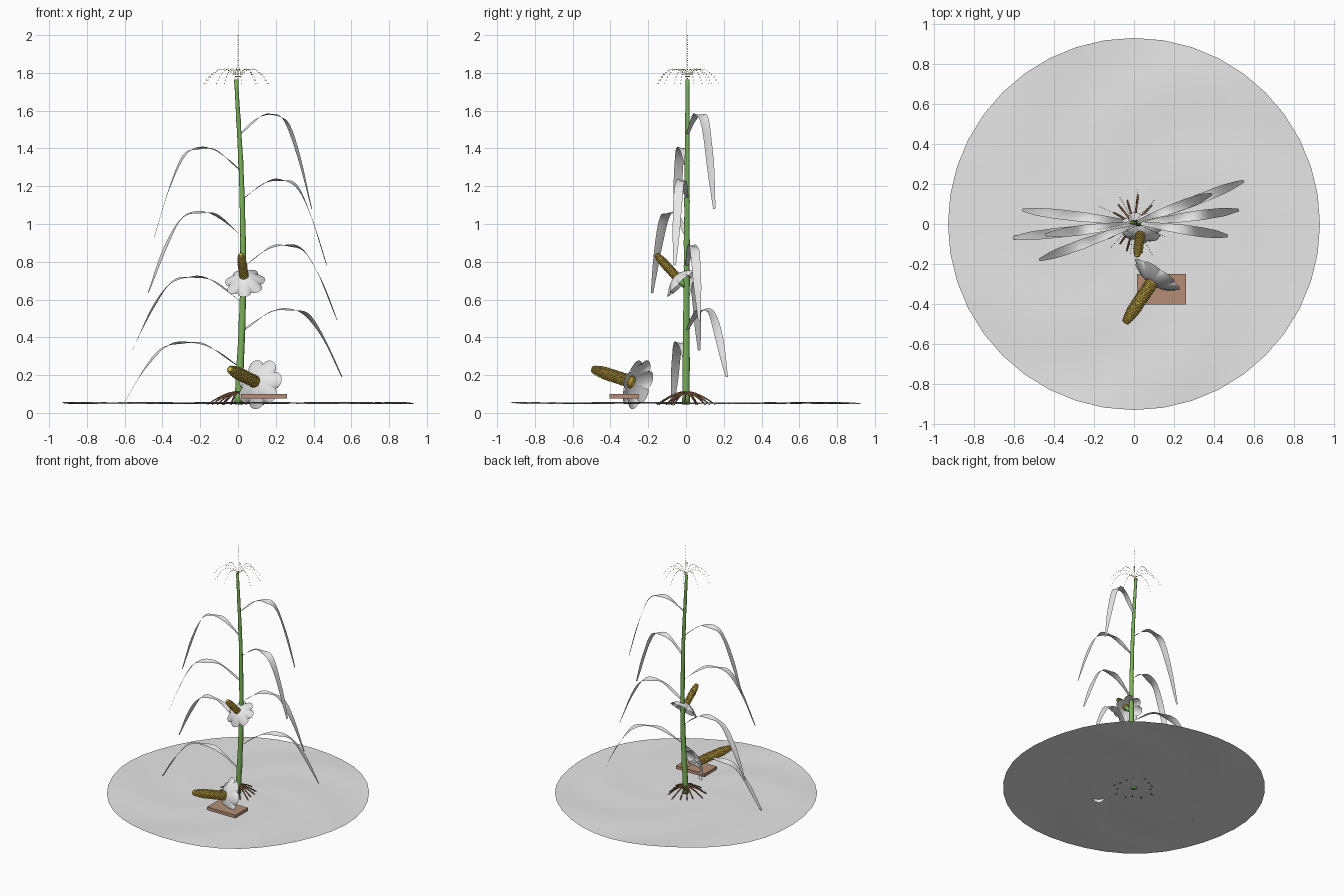
import bpy, bmesh, math, random
from mathutils import Vector, Matrix

random.seed(4)
if "Cube" in bpy.data.objects:
    bpy.data.objects.remove(bpy.data.objects["Cube"])


def material(name, rgb):
    m = bpy.data.materials.new(name)
    m.use_nodes = True
    m.diffuse_color = (*rgb, 1)
    m.node_tree.nodes["Principled BSDF"].inputs["Base Color"].default_value = (*rgb, 1)
    return m


GREY = material("pale grey", (0.8, 0.8, 0.8))
GREEN = material("stalk green", (0.2, 0.45, 0.1))
BROWN = material("wood brown", (0.46, 0.27, 0.18))
ROOT = material("root brown", (0.28, 0.13, 0.07))
YELLOW = material("grain yellow", (0.75, 0.52, 0.08))


def finish(bm, name, mat, smooth=True):
    mesh = bpy.data.meshes.new(name)
    bmesh.ops.recalc_face_normals(bm, faces=bm.faces)
    bm.to_mesh(mesh)
    bm.free()
    mesh.materials.append(mat)
    for p in mesh.polygons:
        p.use_smooth = smooth
    ob = bpy.data.objects.new(name, mesh)
    bpy.context.collection.objects.link(ob)
    return ob


def loft(bm, rows, closed=False):
    """Skin neighbouring rows of points with quads."""
    grid = [[bm.verts.new(p) for p in row] for row in rows]
    for a, b in zip(grid, grid[1:]):
        n = len(a)
        for i in range(n if closed else n - 1):
            j = (i + 1) % n
            bm.faces.new((a[i], a[j], b[j], b[i]))
    return grid


def tube(bm, path, radii, sides=8):
    """Capped tube along a list of points."""
    rows = []
    for i, p in enumerate(path):
        d = path[min(i + 1, len(path) - 1)] - path[max(i - 1, 0)]
        q = d.to_track_quat('Z', 'Y')
        rows.append([p + q @ Vector((math.cos(a), math.sin(a), 0)) * radii[i]
                     for a in (math.tau * k / sides for k in range(sides))])
    grid = loft(bm, rows, True)
    bm.faces.new(grid[0])
    bm.faces.new(grid[-1])


def smooth_path(keys, t):
    """Smooth interpolation through (t, value) keys."""
    n = len(keys)
    i = max(k for k in range(n - 1) if keys[k][0] <= t or k == 0)
    slope = lambda k: ((keys[min(k + 1, n - 1)][1] - keys[max(k - 1, 0)][1])
                       / (keys[min(k + 1, n - 1)][0] - keys[max(k - 1, 0)][0]))
    (t0, a), (t1, b) = keys[i], keys[i + 1]
    h = t1 - t0
    u = (t - t0) / h
    return (a * (1 + 2 * u) * (1 - u) ** 2 + slope(i) * h * u * (1 - u) ** 2
            + b * u * u * (3 - 2 * u) + slope(i + 1) * h * u * u * (u - 1))


# Ground: a thin, slightly wavy round sheet
bm = bmesh.new()
rings, sides = 10, 40
rows = []
for r in range(1, rings + 1):
    rad = 0.932 * r / rings
    rows.append([(rad * math.cos(a), rad * math.sin(a),
                  0.052 + 0.006 * (r / rings) * math.sin(5 * a + r))
                 for a in (math.tau * k / sides for k in range(sides))])
inner = loft(bm, rows, True)[0]
bm.faces.new(inner)
ground = finish(bm, "ground", GREY)

# Stalk: gently bowed, tapering, with slightly swollen joints
STALK_X = [(0, 0), (0.25, 0.022), (0.45, 0.027), (0.7, 0.018), (1, -0.01)]


def stalk_point(z):
    t = (z - 0.045) / 1.72
    return Vector((smooth_path(STALK_X, t), 0.008 * t, z))


bm = bmesh.new()
path, radii = [], []
for i in range(41):
    t = i / 40
    path.append(stalk_point(0.045 + 1.72 * t))
    radii.append(0.02 - 0.01 * t + (0.0015 if i % 5 == 0 else 0))
tube(bm, path, radii, 12)
stalk = finish(bm, "stalk", GREEN)

# Leaves: base height, tip x, tip y, peak height, tip height
LEAVES = [(0.24, -0.61, -0.07, 0.37, 0.04), (0.43, 0.55, 0.215, 0.545, 0.19),
          (0.58, -0.56, 0.07, 0.717, 0.33), (0.77, 0.525, 0.07, 0.885, 0.49),
          (0.93, -0.475, -0.18, 1.06, 0.635), (1.13, 0.47, -0.06, 1.23, 0.78),
          (1.47, 0.39, 0.15, 1.577, 1.08), (1.28, -0.445, -0.055, 1.4, 0.925)]
WIDTH = [(0, 0.008), (0.2, 0.016), (0.55, 0.025), (0.85, 0.021), (1, 0.007)]
for n, (z0, tx, ty, peak, z1) in enumerate(LEAVES):
    bm = bmesh.new()
    base = stalk_point(z0)
    run = Vector((tx - base.x, ty - base.y, 0))
    side = Vector((-run.y, run.x, 0)).normalized()
    rise, drop = peak - z0, peak - z1
    arch = [(0, z0), (0.28, peak - 0.12 * rise), (0.46, peak),
            (0.65, peak - 0.08 * drop), (0.82, peak - 0.44 * drop), (1, z1)]
    rows = []
    for i in range(29):
        t = i / 28
        c = Vector((base.x, base.y, 0)) + run * t
        c.z = smooth_path(arch, t)
        w = smooth_path(WIDTH, t)
        twist = 0.28 * math.sin(t * 15 + n)
        across = side * math.cos(twist) + Vector((0, 0, math.sin(twist)))
        rows.append([c + across * w * s + Vector((0, 0, 0.12 * w * s * s))
                     for s in (-1, -0.5, 0, 0.5, 1)])
    loft(bm, rows)
    finish(bm, f"leaf_{n + 1}", GREY)


# Ears: kernel-covered cob with a lobed, swept-back husk
def ear(prefix, start, end, radius, husk_radius, sweep, spin):
    axis = end - start
    length = axis.length
    frame = Matrix.Translation(start) @ axis.to_track_quat('Z', 'Y').to_matrix().to_4x4()
    girth = lambda t: radius * (0.9 if t < 0.6 else 0.9 * (1 - 0.55 * ((t - 0.6) / 0.4) ** 2))

    bm = bmesh.new()
    steps = [i / 10 for i in range(11)]
    tube(bm, [Vector((0, 0, length * t)) for t in steps], [0.85 * girth(t) for t in steps], 14)
    bm.transform(frame)
    finish(bm, prefix + "_cob", YELLOW)

    bm = bmesh.new()
    rows_n, around = 20, 14
    for i in range(rows_n):
        t = (i + 0.5) / rows_n
        for k in range(around):
            a = math.tau * (k + 0.5 * (i % 2)) / around
            r = 0.88 * girth(t)
            place = (Matrix.Translation((r * math.cos(a), r * math.sin(a), length * t))
                     @ Matrix.Rotation(a, 4, 'Z')
                     @ Matrix.Diagonal((radius * 0.17, r * 0.2, length / rows_n * 0.42, 1)))
            bmesh.ops.create_icosphere(bm, subdivisions=1, radius=1, matrix=place)
    bm.transform(frame)
    finish(bm, prefix + "_kernels", YELLOW)

    bm = bmesh.new()
    rows, seg = [], 84
    for i in range(13):
        t = i / 12
        row = []
        for k in range(seg):
            a = math.tau * k / seg + spin
            lobe = abs(math.cos(3.5 * (a - spin))) ** 0.6
            r = radius * 0.9 + (husk_radius - radius * 0.9) * t * (1 - 0.32 * t * t * (1 - lobe))
            z = 0.012 * (1 - t) - sweep * t ** 1.5 + 0.1 * radius * t * lobe
            row.append((r * math.cos(a), r * math.sin(a), z))
        rows.append(row)
    loft(bm, rows, True)
    bm.transform(frame)
    finish(bm, prefix + "_husk", GREY)


ear("upper_ear", Vector((0.033, -0.045, 0.715)), Vector((0.015, -0.16, 0.84)),
    0.027, 0.108, 0.04, 0.3)
ear("fallen_ear", Vector((0.095, -0.285, 0.163)), Vector((-0.045, -0.495, 0.232)),
    0.037, 0.138, 0.04, 0.2)

# Short stem joining the upper ear to the stalk
bm = bmesh.new()
tube(bm, [stalk_point(0.66), Vector((0.033, -0.045, 0.715))], [0.01, 0.02])
finish(bm, "ear_stem", GREEN)

# Wooden board under the fallen ear
bm = bmesh.new()
bmesh.ops.create_cube(bm, size=1, matrix=Matrix.Translation((0.138, -0.327, 0.088))
                      @ Matrix.Diagonal((0.245, 0.155, 0.025, 1)))
finish(bm, "board", BROWN, False)

# Brace roots fanning out from the stalk foot
bm = bmesh.new()
for k in range(14):
    a = math.tau * k / 14 + random.uniform(-0.1, 0.1)
    reach = random.uniform(0.12, 0.165)
    path = [Vector((reach * t * math.cos(a), reach * t * math.sin(a), 0.112 - 0.068 * t ** 1.7))
            for t in (0.05, 0.3, 0.55, 0.8, 1)]
    tube(bm, path, [0.006, 0.006, 0.005, 0.004, 0.003], 6)
finish(bm, "roots", ROOT)

# Tassel: tiny grains along an upright spike and arching sprays
bm = bmesh.new()
top = stalk_point(1.765)


def grain(p):
    bmesh.ops.create_icosphere(bm, subdivisions=1, radius=0.0028, matrix=Matrix.Translation(p))


for i in range(20):
    grain(Vector((0, top.y, 1.77 + 0.228 * i / 19)))
for k in range(10):
    a = math.tau * k / 10 + 0.2
    reach = random.uniform(0.14, 0.19)
    for i in range(1, 15):
        t = i / 14
        grain(Vector((reach * t * math.cos(a), top.y + reach * t * math.sin(a),
                      1.765 + 0.24 * t - 0.262 * t * t)))
finish(bm, "tassel", YELLOW)
